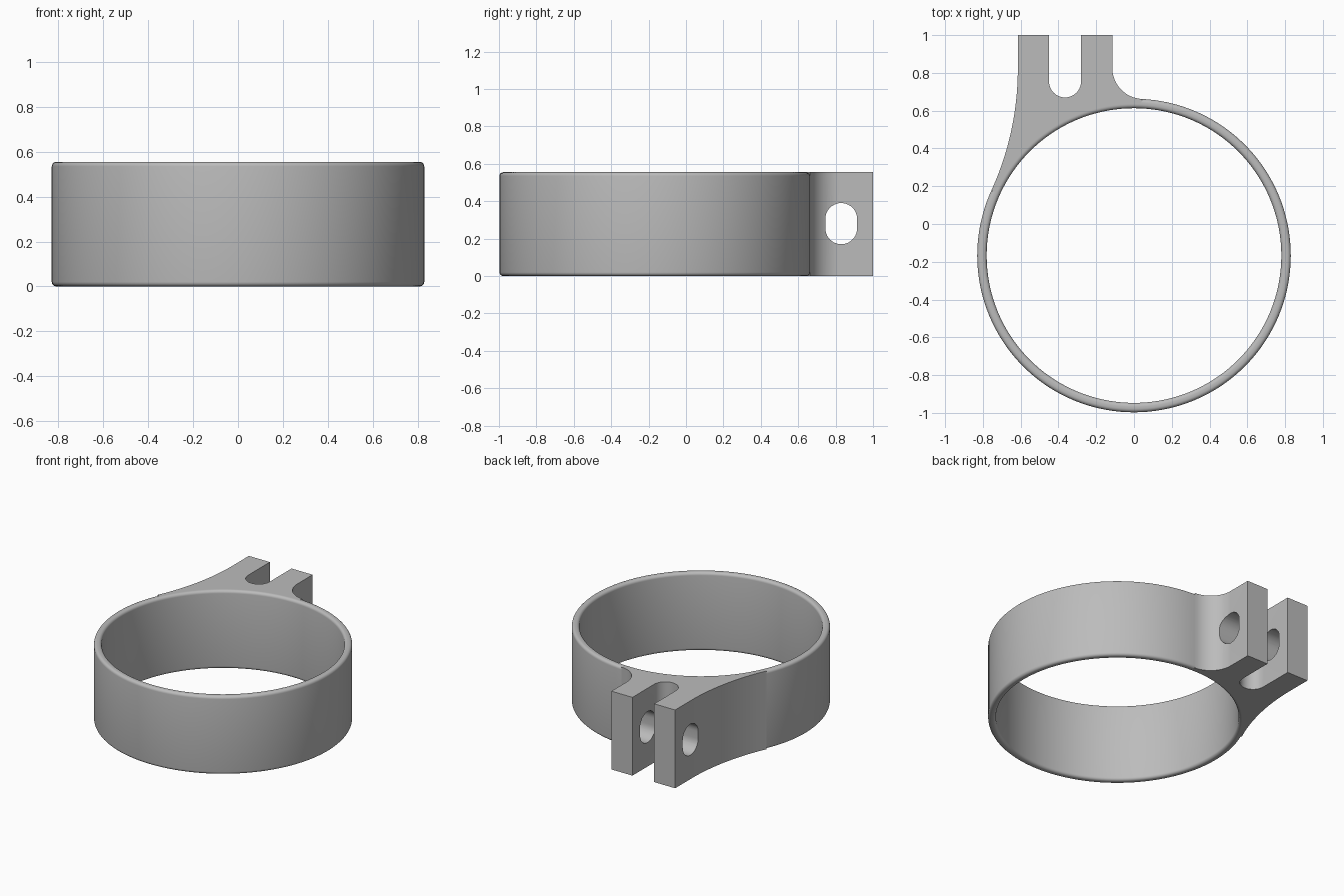
import bpy, bmesh
from math import sin, cos, pi, atan2, sqrt
from mathutils import Vector, Matrix

if "Cube" in bpy.data.objects:
    bpy.data.objects.remove(bpy.data.objects["Cube"])

HEIGHT = 0.555
CENTRE = Vector((0, -0.167))
OUTER, INNER, ROUND = 0.83, 0.78, 0.02

grey = bpy.data.materials.new("plain grey")
grey.use_nodes = True
grey.diffuse_color = (0.5, 0.5, 0.5, 1)
grey.node_tree.nodes["Principled BSDF"].inputs["Base Color"].default_value = (0.5, 0.5, 0.5, 1)


def arc(centre, radius, start, end, steps):
    return [(centre[0] + radius * cos(start + (end - start) * i / steps),
             centre[1] + radius * sin(start + (end - start) * i / steps))
            for i in range(steps + 1)]


def add_object(name, bm):
    bmesh.ops.recalc_face_normals(bm, faces=bm.faces)
    mesh = bpy.data.meshes.new(name)
    bm.to_mesh(mesh)
    bm.free()
    mesh.materials.append(grey)
    obj = bpy.data.objects.new(name, mesh)
    bpy.context.collection.objects.link(obj)
    return obj


def prism(name, outline, depth, matrix=Matrix()):
    bm = bmesh.new()
    face = bm.faces.new([bm.verts.new((x, y, 0)) for x, y in outline])
    side = bmesh.ops.extrude_face_region(bm, geom=[face])["geom"]
    verts = [v for v in side if isinstance(v, bmesh.types.BMVert)]
    bmesh.ops.translate(bm, verts=verts, vec=(0, 0, depth))
    bmesh.ops.transform(bm, matrix=matrix, verts=bm.verts)
    return add_object(name, bm)


def combine(target, other, operation):
    mod = target.modifiers.new(operation, 'BOOLEAN')
    mod.operation, mod.object, mod.solver = operation, other, 'EXACT'
    bpy.context.view_layer.objects.active = target
    bpy.ops.object.modifier_apply(modifier=mod.name)
    bpy.data.objects.remove(other)


# Ring: a rounded rectangular section spun about the vertical axis
section = []
for r, z, quarter in ((OUTER - ROUND, ROUND, 3), (OUTER - ROUND, HEIGHT - ROUND, 0),
                      (INNER + ROUND, HEIGHT - ROUND, 1), (INNER + ROUND, ROUND, 2)):
    section += arc((r, z), ROUND, quarter * pi / 2, (quarter + 1) * pi / 2, 5)
bm = bmesh.new()
verts = [bm.verts.new((r, CENTRE.y, z)) for r, z in section]
edges = [bm.edges.new((verts[i - 1], verts[i])) for i in range(len(verts))]
bmesh.ops.spin(bm, geom=verts + edges, cent=(0, CENTRE.y, 0), axis=(0, 0, 1),
               angle=2 * pi, steps=144, use_merge=True)
bmesh.ops.remove_doubles(bm, verts=bm.verts, dist=0.0001)
clamp = add_object("clamp_ring", bm)

# Lug: two prongs with a slot, blended into the ring by tangent arcs
LEFT, SLOT_A, SLOT_B, RIGHT, BACK = -0.615, -0.45, -0.28, -0.115, 1.0


def blend_centre(wall_x, radius, side):
    x = wall_x + side * radius
    return Vector((x, CENTRE.y + sqrt((OUTER + radius) ** 2 - x * x)))


def angle_to_ring(centre):
    return atan2(CENTRE.y - centre.y, -centre.x)


BIG, SMALL = 1.55, 0.165
flare = blend_centre(LEFT, BIG, -1)
fillet = blend_centre(RIGHT, SMALL, 1)
slot_r = (SLOT_B - SLOT_A) / 2
outline = arc(flare, BIG, angle_to_ring(flare), 0, 20)
outline += [(LEFT, BACK), (SLOT_A, BACK)]
outline += arc((SLOT_A + slot_r, 0.67 + slot_r), slot_r, pi, 2 * pi, 20)
outline += [(SLOT_B, BACK), (RIGHT, BACK)]
outline += arc(fillet, SMALL, pi, 2 * pi + angle_to_ring(fillet), 16)
outline += arc(CENTRE, INNER + ROUND + 0.005, angle_to_ring(fillet) + pi,
               angle_to_ring(flare) + pi, 30)
lug = prism("clamp_lug", outline, HEIGHT)

# Bolt hole: an upright rounded slot through both prongs
hole_r = 0.085
hole = arc((0.83, 0.305), hole_r, 0, pi, 20) + arc((0.83, 0.255), hole_r, pi, 2 * pi, 20)
to_x = Matrix(((0, 0, 1, -0.75), (1, 0, 0, 0), (0, 1, 0, 0), (0, 0, 0, 1)))
combine(lug, prism("bolt_hole_cutter", hole, 0.75, to_x), 'DIFFERENCE')
combine(clamp, lug, 'UNION')

# Smooth curves, crisp corners
bpy.ops.object.select_all(action='DESELECT')
clamp.select_set(True)
bpy.context.view_layer.objects.active = clamp
bpy.ops.object.shade_smooth_by_angle(angle=0.6)
